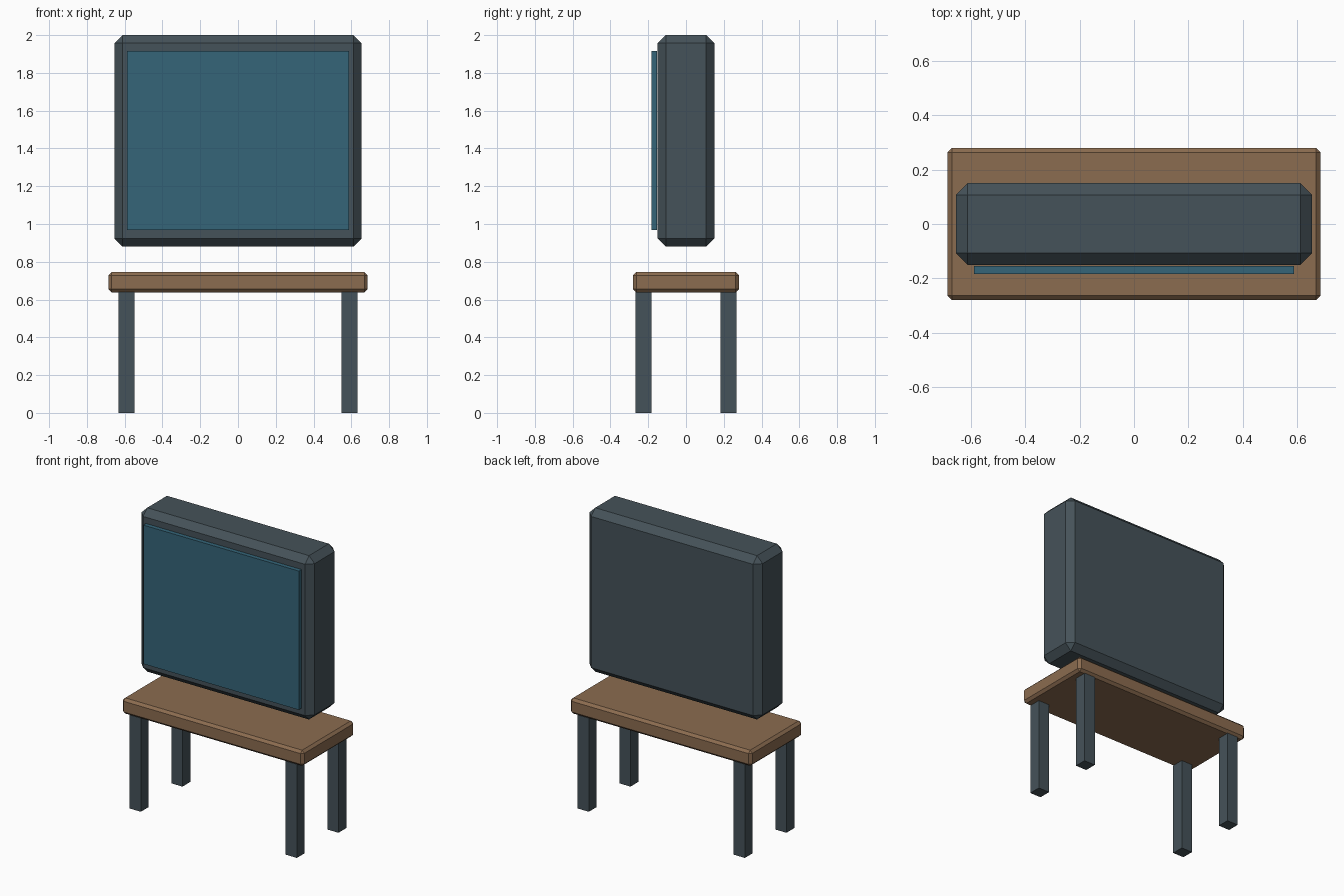
import bpy

if "Cube" in bpy.data.objects:
    bpy.data.objects.remove(bpy.data.objects["Cube"])


def material(name, rgb):
    m = bpy.data.materials.new(name)
    m.diffuse_color = (*rgb, 1)
    m.use_nodes = True
    m.node_tree.nodes["Principled BSDF"].inputs["Base Color"].default_value = m.diffuse_color
    return m


slate = material("slate", (0.06, 0.085, 0.1))
wood = material("wood", (0.26, 0.15, 0.08))
glass = material("glass", (0.035, 0.13, 0.19))


def box(name, lo, hi, mat, chamfer=0):
    """Box between two corners, with optional flat chamfered edges."""
    bpy.ops.mesh.primitive_cube_add(size=1, location=[(a + b) / 2 for a, b in zip(lo, hi)])
    ob = bpy.context.object
    ob.name = name
    ob.scale = [b - a for a, b in zip(lo, hi)]
    bpy.ops.object.transform_apply(location=False, rotation=False, scale=True)
    ob.data.materials.append(mat)
    if chamfer:
        bev = ob.modifiers.new("chamfer", 'BEVEL')
        bev.width = chamfer
        bev.segments = 1
    return ob


# Television: chamfered casing with a thin screen panel in front
box("casing", (-0.655, -0.15, 0.88), (0.655, 0.15, 2.0), slate, 0.043)
box("screen", (-0.588, -0.183, 0.968), (0.588, -0.154, 1.917), glass)

# Table: chamfered wooden top on four square legs
box("table_top", (-0.686, -0.28, 0.638), (0.686, 0.28, 0.745), wood, 0.017)
for sx, side in ((-1, "left"), (1, "right")):
    for sy, end in ((-1, "front"), (1, "back")):
        x, y, h = sx * 0.59, sy * 0.225, 0.042
        box(f"{end}_{side}_leg", (x - h, y - h, 0), (x + h, y + h, 0.64), slate)
